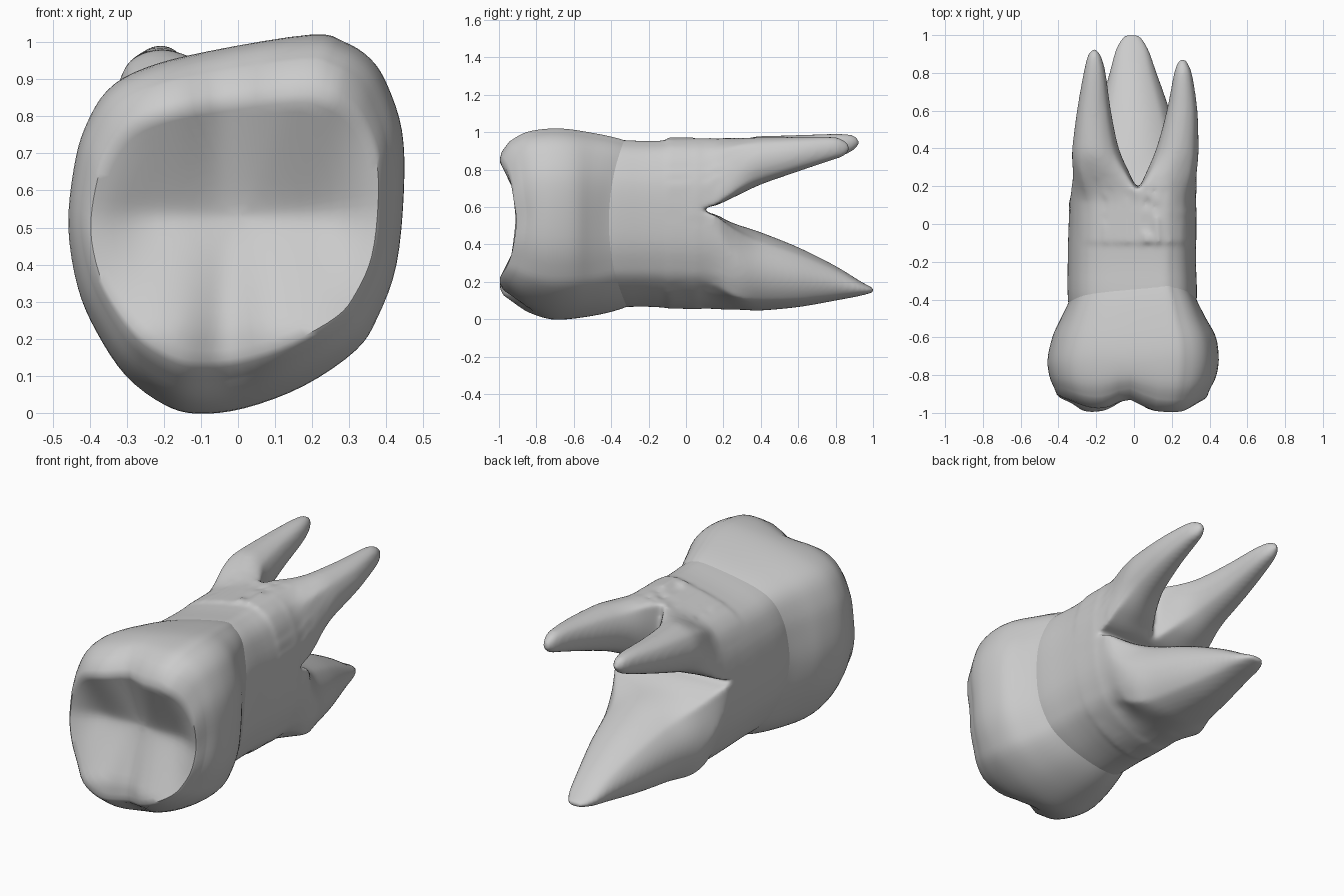
import bpy, bmesh, math
from mathutils import Vector

cube = bpy.data.objects.get("Cube")
if cube:
    bpy.data.objects.remove(cube, do_unlink=True)

enamel = bpy.data.materials.new("grey enamel")
enamel.use_nodes = True
enamel.diffuse_color = (0.6, 0.6, 0.6, 1)
enamel.node_tree.nodes["Principled BSDF"].inputs["Base Color"].default_value = (0.6, 0.6, 0.6, 1)


def spline(points, steps, closed=False):
    """Catmull-Rom curve through points of any dimension."""
    n, out = len(points), []
    pick = lambda i: Vector(points[i % n] if closed else points[max(0, min(n - 1, i))])
    for i in range(n if closed else n - 1):
        a, b, c, d = (pick(i + k) for k in (-1, 0, 1, 2))
        for s in range(steps):
            t = s / steps
            out.append(b + (c - a) * t / 2 + (2 * a - 5 * b + 4 * c - d) * t * t / 2
                       + (3 * b - a - 3 * c + d) * t ** 3 / 2)
    return out if closed else out + [pick(n - 1)]


def loft(name, rings):
    """Skin over rings of equal length, closed at both ends."""
    bm = bmesh.new()
    loops = [[bm.verts.new(p) for p in ring] for ring in rings]
    n = len(rings[0])
    for a, b in zip(loops, loops[1:]):
        for i in range(n):
            bm.faces.new((a[i], a[(i + 1) % n], b[(i + 1) % n], b[i]))
    for ends in (loops[0], loops[-1]):
        bm.faces.new(ends)
    bmesh.ops.recalc_face_normals(bm, faces=bm.faces)
    mesh = bpy.data.meshes.new(name)
    bm.to_mesh(mesh)
    bm.free()
    mesh.materials.append(enamel)
    obj = bpy.data.objects.new(name, mesh)
    bpy.context.collection.objects.link(obj)
    return obj


def fit(shape, row):
    """Place a unit section in the box y, x0, x1, z0, z1."""
    y, x0, x1, z0, z1 = row
    return [Vector(((x0 + x1) / 2 + u * (x1 - x0) / 2, y, (z0 + z1) / 2 + v * (z1 - z0) / 2))
            for u, v in shape]


def ramp(value, low, high):
    t = max(0, min(1, (value - low) / (high - low)))
    return t * t * (3 - 2 * t)


# Tooth section, scaled to the unit square
outline = [(.2, 1.02), (.29, 1.0), (.36, .955), (.405, .885), (.445, .76), (.45, .6), (.43, .4),
           (.38, .26), (.32, .17), (.18, .075), (.02, .015), (-.11, 0), (-.2, .025), (-.3, .1),
           (-.38, .22), (-.43, .34), (-.455, .5), (-.44, .66), (-.41, .77), (-.35, .87),
           (-.25, .93), (-.08, .975)]
tooth = [Vector((x / .4525, (z - .51) / .51)) for x, z in spline(outline, 4, True)]


def bite(x, z):
    """Chewing surface: a valley between cusps, crossed by a groove."""
    slope = min(1, math.hypot(z - .53, .03) / .31)
    edge = ramp(abs(x), .22, .42)
    groove = math.exp(-((x + .03) / .09) ** 2)
    y = -.84 - .155 * slope - .07 * edge * (1 - slope)
    return y + .065 * groove * (.2 + .8 * slope) + .045 * edge * slope


# Crown: outer wall, rim, then the sunken chewing surface
wall = [(-.34, -.325, .31, .085, .935), (-.40, -.347, .335, .062, .957),
        (-.5, -.39, .385, .025, .99), (-.6, -.43, .435, .004, 1.013),
        (-.72, -.455, .45, 0, 1.02), (-.84, -.445, .435, .035, 1.0), (-.92, -.422, .405, .09, .95)]
rim = fit(tooth, (0, -.395, .38, .14, .86))
for p in rim:
    p.y = bite(p.x, p.z)
rings = []
for row in spline(wall, 4):
    ring = fit(tooth, row)
    neck = ramp(row[0], -.6, -.4)
    crest = max(0, (row[0] + .72) / -.2)
    for p, (u, v), top in zip(ring, tooth, rim):
        p.y += neck * (.09 * v * v - .02)
        if crest:
            p.y = -.72 + crest * (top.y + .05 + .72)
    rings.append(ring)
shoulder = [outer.lerp(top, .6) for outer, top in zip(rings[-1], rim)]
for p, top in zip(shoulder, rim):
    p.y = top.y + .01
rings.append(shoulder)
for k in (1, .93, .85, .76, .66, .55, .44, .33, .22, .11, .03):
    ring = [Vector((p.x * k, 0, .53 + (p.z - .53) * k)) for p in rim]
    for p in ring:
        p.y = bite(p.x, p.z)
    rings.append(ring)
crown = loft("crown", rings)

# Trunk that splits into three roots
trunk = [(-.6, -.3, .29, .12, .9), (-.42, -.346, .332, .07, .956), (-.2, -.349, .329, .067, .953),
         (0, -.344, .331, .055, .962), (.08, -.338, .331, .057, .966), (.1, -.3, .3, .1, .93)]
upper_right = [(-.1, -.36, .04, .6, .985), (.12, -.345, .04, .6, .978), (.25, -.338, -.015, .65, .978),
               (.4, -.327, -.08, .72, .98), (.6, -.302, -.122, .79, .985), (.8, -.267, -.15, .86, .992),
               (.89, -.245, -.175, .9, .985), (.925, -.22, -.2, .935, .96)]
upper_left = [(-.1, 0, .36, .6, .985), (.12, 0, .34, .6, .973), (.25, .055, .342, .65, .973),
              (.4, .118, .342, .72, .973), (.6, .173, .336, .79, .975), (.78, .208, .31, .85, .975),
              (.84, .225, .29, .87, .96), (.875, .245, .27, .9, .93)]
lower = [(-.1, -.36, .36, .04, .57), (.12, -.345, .34, .045, .57), (.25, -.295, .305, .047, .515),
         (.4, -.24, .25, .047, .465), (.6, -.185, .19, .065, .385), (.8, -.13, .12, .1, .285),
         (.93, -.095, .075, .125, .205), (1.005, -.05, .03, .145, .165)]


def root_ring(row):
    """Square section kept within the trunk at first, turning oval outwards."""
    square = 1 - ramp(row[0], .1, .4)
    shape = []
    for i in range(48):
        a = math.tau * i / 48
        p = Vector((math.cos(a), math.sin(a)))
        shape.append(p.lerp(p / max(abs(p.x), abs(p.y)), .12 + .88 * square))
    ring = fit(shape, row)
    for p in ring:
        q = Vector(((p.x + .006) / .337, (p.z - .511) / .456))
        limit = max(tooth, key=lambda t: t.normalized().dot(q)).length
        shrink = 1 + (min(1, limit / q.length) - 1) * square
        p.x = -.006 + q.x * shrink * .337
        p.z = .511 + q.y * shrink * .456
    return ring


parts = [loft("roots", [fit(tooth, r) for r in spline(trunk, 4)])]
for rows in (upper_right, upper_left, lower):
    parts.append(loft("root", [root_ring(r) for r in spline(rows, 5)]))

# Fuse the roots into one soft body
bpy.ops.object.select_all(action='DESELECT')
for part in parts:
    part.select_set(True)
roots = bpy.context.view_layer.objects.active = parts[0]
bpy.ops.object.join()
fuse = roots.modifiers.new("fuse", 'REMESH')
fuse.mode, fuse.voxel_size = 'VOXEL', .012
soften = roots.modifiers.new("soften", 'SMOOTH')
soften.factor, soften.iterations = .5, 10
bpy.ops.object.modifier_apply(modifier="fuse")
bpy.ops.object.modifier_apply(modifier="soften")

for obj in (crown, roots):
    bpy.ops.object.select_all(action='DESELECT')
    obj.select_set(True)
    bpy.context.view_layer.objects.active = obj
    bpy.ops.object.shade_smooth_by_angle(angle=math.radians(50))
